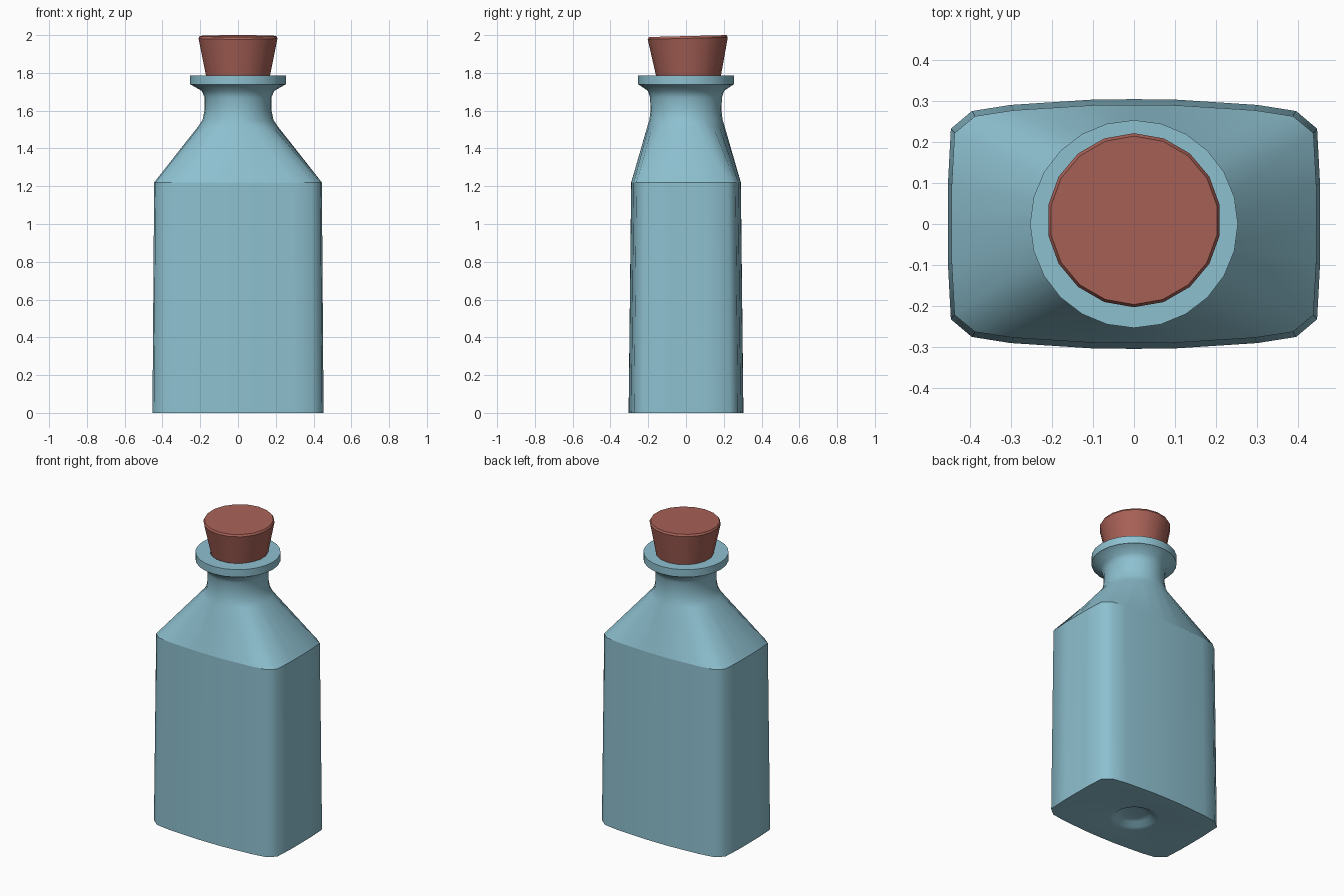
import bpy, bmesh
from math import sin, cos, pi, radians

cube = bpy.data.objects.get("Cube")
if cube:
    bpy.data.objects.remove(cube)


def material(name, color):
    m = bpy.data.materials.new(name)
    m.use_nodes = True
    m.diffuse_color = color
    m.node_tree.nodes["Principled BSDF"].inputs["Base Color"].default_value = color
    m.roughness = 0.6
    return m


def circle(rx, ry, n):
    # vertices start on the +y axis
    return [(rx * sin(2 * pi * i / n), ry * cos(2 * pi * i / n)) for i in range(n)]


# quarter of the rounded, slightly bowed body outline
QUARTER = [(0, 0.304), (0.1, 0.303), (0.3, 0.29), (0.395, 0.275),
           (0.446, 0.232), (0.453, 0.1), (0.453, 0)]


def body_outline(sx, sy):
    right = QUARTER + [(x, -y) for x, y in QUARTER[-2::-1]]
    full = right + [(-x, y) for x, y in right[-2:0:-1]]
    return [(x * sx, y * sy) for x, y in full]


def loft(name, rings, mat):
    """Skin rings of (outline, z, sharp) from one end to the other and cap both."""
    bm = bmesh.new()
    loops = [[bm.verts.new((x, y, z)) for x, y in pts] for pts, z, _ in rings]
    n = len(loops[0])
    for a, b in zip(loops, loops[1:]):
        for i in range(n):
            j = (i + 1) % n
            bm.faces.new((a[i], a[j], b[j], b[i]))
    bm.faces.new(loops[0])
    bm.faces.new(loops[-1])
    bmesh.ops.recalc_face_normals(bm, faces=bm.faces)
    for f in bm.faces:
        f.smooth = True
    for loop, (_, _, sharp) in zip(loops, rings):
        if sharp:
            for i in range(n):
                bm.edges.get((loop[i], loop[(i + 1) % n])).smooth = False
    mesh = bpy.data.meshes.new(name)
    bm.to_mesh(mesh)
    bm.free()
    mesh.materials.append(mat)
    ob = bpy.data.objects.new(name, mesh)
    bpy.context.collection.objects.link(ob)
    return ob


glass = material("blue glass", (0.27, 0.53, 0.63, 1))
stopper = material("red cork", (0.39, 0.12, 0.095, 1))


def ring(rx, z, sharp=False, ry=None):
    return circle(rx, ry or rx, 24), z, sharp


# Bottle: dimpled base, body, shoulder, neck, lip and mouth
loft("bottle", [
    ring(0.06, 0.035),
    ring(0.095, 0.028),
    ring(0.12, 0.006),
    ring(0.15, 0.0),
    (body_outline(1, 1), 0.0, True),
    (body_outline(0.98, 0.955), 1.22, True),
    ring(0.212, 1.515, ry=0.205),
    ring(0.188, 1.55, ry=0.194),
    ring(0.178, 1.6, ry=0.188),
    ring(0.177, 1.67, ry=0.19),
    ring(0.192, 1.705, ry=0.202),
    ring(0.25, 1.738, True),
    ring(0.253, 1.738, True),
    ring(0.253, 1.787, True),
    ring(0.165, 1.787, True),
    ring(0.15, 1.72),
], glass)

# Cork: tapered plug with a chamfered top, leaning slightly
cork = loft("cork", [
    (circle(0.148, 0.148, 18), -0.12, True),
    (circle(0.212, 0.212, 18), 0.195, True),
    (circle(0.205, 0.205, 18), 0.207, True),
], stopper)
cork.location = (0, 0.014, 1.788)
cork.rotation_euler.x = radians(1.4)
